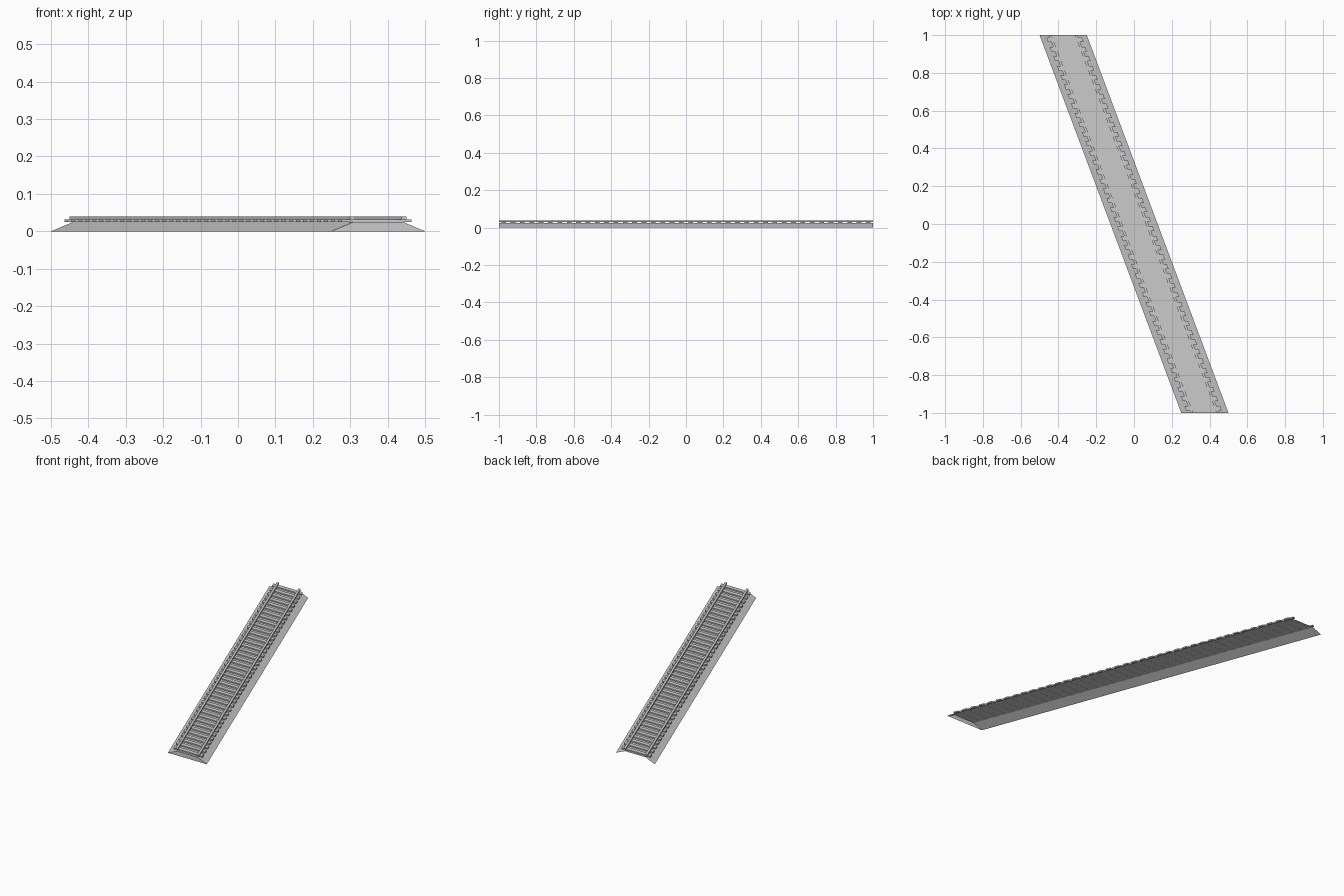
import bpy

if "Cube" in bpy.data.objects:
    bpy.data.objects.remove(bpy.data.objects["Cube"])

SHEAR = -0.375        # sideways drift of the track per unit of length
TIES = 40
STEP = 2.0 / TIES


def sweep(name, profile, y0, y1, caps=(True, True), closed=True):
    """Extrude an x-z profile along the slanted track from y0 to y1."""
    n = len(profile)
    verts = [(x + SHEAR * y, y, z) for y in (y0, y1) for x, z in profile]
    count = n if closed else n - 1
    faces = [(i, (i + 1) % n, n + (i + 1) % n, n + i) for i in range(count)]
    if caps[0]:
        faces.append(tuple(reversed(range(n))))
    if caps[1]:
        faces.append(tuple(range(n, 2 * n)))
    mesh = bpy.data.meshes.new(name)
    mesh.from_pydata(verts, [], faces)
    mesh.update()
    ob = bpy.data.objects.new(name, mesh)
    bpy.context.collection.objects.link(ob)
    return ob


def rect(x0, x1, z0, z1):
    return [(x0, z1), (x0, z0), (x1, z0), (x1, z1)]


# Gravel bed: hollow underneath, closed at the front end only
sweep("gravel_bed",
      [(0.125, 0), (0.066, 0.025), (-0.066, 0.025), (-0.125, 0)],
      -1, 1, caps=(True, False), closed=False)

# Wooden cross ties: one tie repeated along the slanted line
tie = sweep("cross_ties", rect(-0.094, 0.094, 0.0245, 0.032),
            -1 + STEP * 0.25, -1 + STEP * 0.75)
arr = tie.modifiers.new("repeat", 'ARRAY')
arr.count = TIES
arr.use_relative_offset = False
arr.use_constant_offset = True
arr.constant_offset_displace = (SHEAR * STEP, STEP, 0)

# Pair of rails
for name, side in (("rail_left", -1), ("rail_right", 1)):
    c = side * 0.069
    sweep(name, rect(c - 0.007, c + 0.007, 0.031, 0.039), -1, 1)
